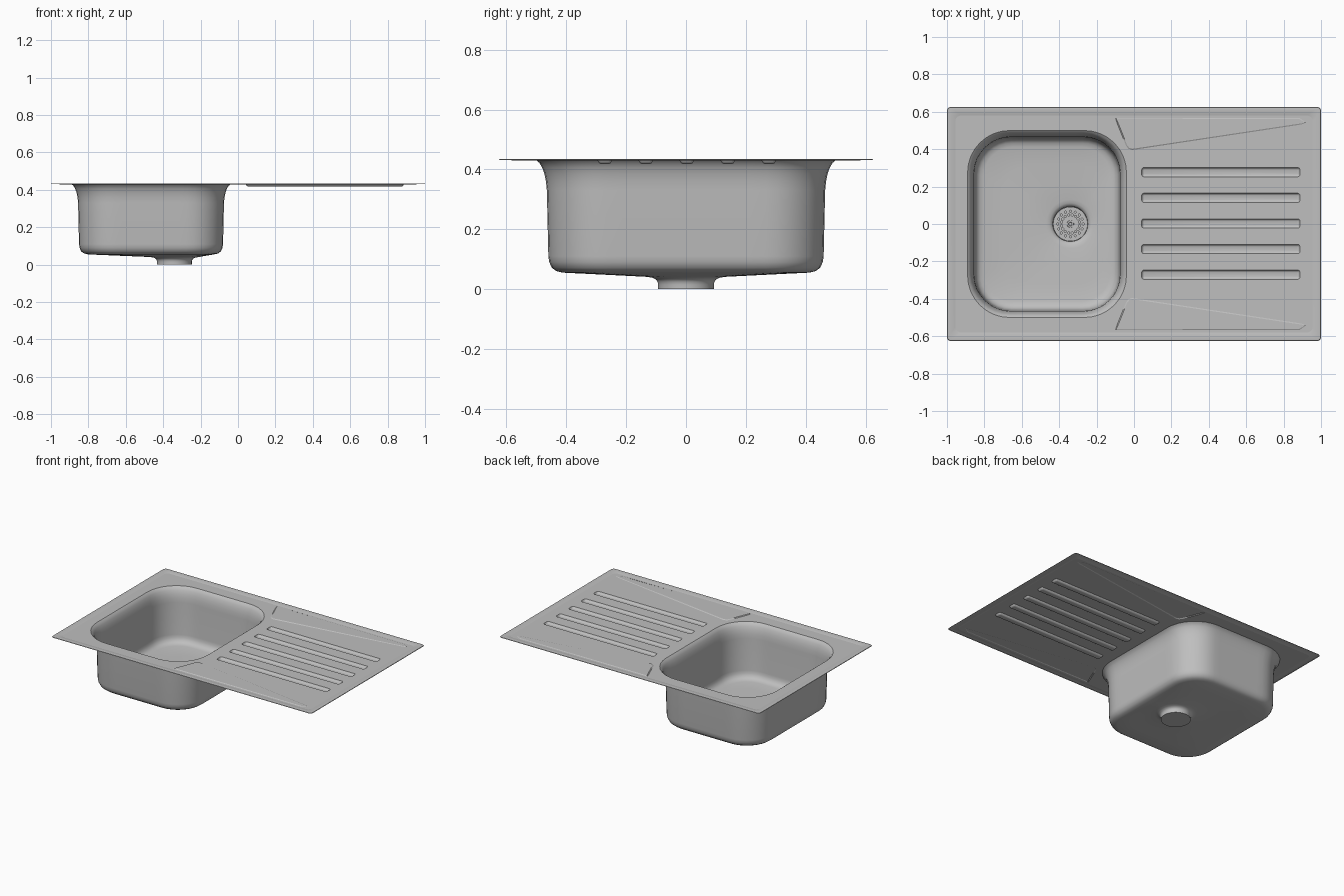
import bpy, bmesh, math
from mathutils import Vector

if "Cube" in bpy.data.objects:
    bpy.data.objects.remove(bpy.data.objects["Cube"])

steel = bpy.data.materials.new("brushed_steel")
steel.diffuse_color = (0.52, 0.52, 0.52, 1)
steel.use_nodes = True
steel.node_tree.nodes["Principled BSDF"].inputs["Base Color"].default_value = steel.diffuse_color

DECK = 0.430            # height of the flat deck
BX, DX = -0.465, -0.34  # centres of the bowl and the drain in x


def rounded_rect(cx, cy, hx, hy, r, z, arc=8, side=1):
    """Counter-clockwise rounded rectangle, optional points along the sides."""
    corners = []
    for k, (sx, sy) in enumerate(((1, 1), (-1, 1), (-1, -1), (1, -1))):
        ox, oy = cx + sx * (hx - r), cy + sy * (hy - r)
        corners.append([Vector((ox + r * math.cos((k + j / arc) * math.pi / 2),
                                oy + r * math.sin((k + j / arc) * math.pi / 2), z))
                        for j in range(arc + 1)])
    pts = []
    for k in range(4):
        pts += corners[k]
        a, b = corners[k][-1], corners[(k + 1) % 4][0]
        pts += [a.lerp(b, j / side) for j in range(1, side)]
    return pts


def circle(cx, cy, r, z, n=48):
    return [Vector((cx + r * math.cos(2 * math.pi * i / n),
                    cy + r * math.sin(2 * math.pi * i / n), z)) for i in range(n)]


def finish(name, bm, angle=35):
    me = bpy.data.meshes.new(name)
    bm.to_mesh(me)
    bm.free()
    me.materials.append(steel)
    ob = bpy.data.objects.new(name, me)
    bpy.context.collection.objects.link(ob)
    bpy.ops.object.select_all(action='DESELECT')
    ob.select_set(True)
    bpy.context.view_layer.objects.active = ob
    bpy.ops.object.shade_smooth_by_angle(angle=math.radians(angle))
    return ob


def loft(name, loops, cap=True, angle=35):
    """Skin a list of equal loops, running from the outside inwards."""
    bm = bmesh.new()
    rows = [[bm.verts.new(p) for p in lp] for lp in loops]
    n = len(rows[0])
    for a, b in zip(rows, rows[1:]):
        for i in range(n):
            j = (i + 1) % n
            bm.faces.new((a[i], a[j], b[j], b[i]))
    if cap:
        bm.faces.new(rows[-1])
    return finish(name, bm, angle)


def sheet(name, loops):
    """Flat sheet: the first loop is the outline, the others are holes."""
    bm = bmesh.new()
    edges = []
    for lp in loops:
        vs = [bm.verts.new(p) for p in lp]
        edges += [bm.edges.new((vs[i], vs[(i + 1) % len(vs)])) for i in range(len(vs))]
    bmesh.ops.triangle_fill(bm, use_beauty=True, use_dissolve=False,
                            edges=edges, normal=(0, 0, 1))
    for f in bm.faces:
        f.normal_update()
        if f.normal.z < 0:
            f.normal_flip()
    return finish(name, bm)


# Bowl: lip, walls and bottom fillet as (inset, height)
profile = [(0, DECK), (.010, .422), (.019, .407), (.027, .385), (.032, .36),
           (.035, .33), (.040, .11), (.043, .09), (.052, .071), (.067, .060), (.088, .055)]
bowl = [rounded_rect(BX, 0, .425 - d, .5 - d, .225 - d * .8, z, side=10) for d, z in profile]
lip = bowl[0]


def drain_ring(r, z):
    ring = []
    for p in bowl[-1]:
        d = Vector((p.x - DX, p.y, 0)).normalized() * r
        ring.append(Vector((DX + d.x, d.y, z)))
    return ring


# Bowl floor falls gently to the drain, then drops into the collar
edge, inner = bowl[-1], drain_ring(.13, .041)
bowl += [[a.lerp(b, t) for a, b in zip(edge, inner)] for t in (.33, .67)]
bowl += [inner] + [drain_ring(r, z) for r, z in
                   ((.112, .038), (.100, .032), (.095, .024), (.093, .015), (.093, 0))]
loft("bowl", bowl, angle=40)

# Strainer with two rings of holes and a centre screw
holes = []
for ring_r, off in ((.068, 0), (.049, .5)):
    for k in range(16):
        a = (k + off) * math.pi / 8
        holes.append(circle(DX + ring_r * math.cos(a), ring_r * math.sin(a), .006, .016, 8))
sheet("strainer", [circle(DX, 0, .092, .016)] + holes)
loft("strainer_screw", [circle(DX, 0, r, z, 24) for r, z in
                        ((.019, .016), (.018, .020), (.010, .021), (.008, .018))])

# Drainer grooves
groove_rims = []
for k in range(5):
    y = (k - 2) * .137 + .003
    loops = [rounded_rect(.464, y, .423 - d, .025 - d, .012 - d * .6, z, arc=4)
             for d, z in ((0, DECK), (.003, .425), (.007, .420), (.012, .418))]
    groove_rims.append(loops[0])
    loft(f"drainer_groove_{k + 1}", loops)

# Wedge-shaped raised panels on both sides of the drainer
outline = [(-.10, .567), (-.085, .525), (-.042, .418), (-.030, .403), (-.010, .396),
           (.020, .400), (.895, .532), (.92, .542), (.885, .567)]
panel_rims = []
for s, name in ((1, "back_wedge_panel"), (-1, "front_wedge_panel")):
    rim = [Vector((x, s * y, DECK)) for x, y in outline]
    if s < 0:
        rim.reverse()
    n = len(rim)
    top = []
    for i, p in enumerate(rim):
        d0, d1 = (p - rim[i - 1]).normalized(), (rim[(i + 1) % n] - p).normalized()
        nrm = Vector((-d0.y - d1.y, d0.x + d1.x, 0)).normalized()
        q = p + nrm * .006
        q.z = DECK + .004 - .0025 * max(0, p.x)
        top.append(q)
    panel_rims.append(rim)
    loft(name, [rim, top], angle=20)

# Deck with openings, and the slightly higher outer rim
deck_edge = rounded_rect(0, 0, .955, .58, .03, DECK)
sheet("deck", [deck_edge, lip] + groove_rims + panel_rims)
loft("outer_rim", [rounded_rect(0, 0, 1, .625, .02, .431),
                   rounded_rect(0, 0, .998, .623, .02, .434),
                   rounded_rect(0, 0, .993, .618, .02, .435),
                   rounded_rect(0, 0, .975, .600, .025, .4345),
                   deck_edge], cap=False)
